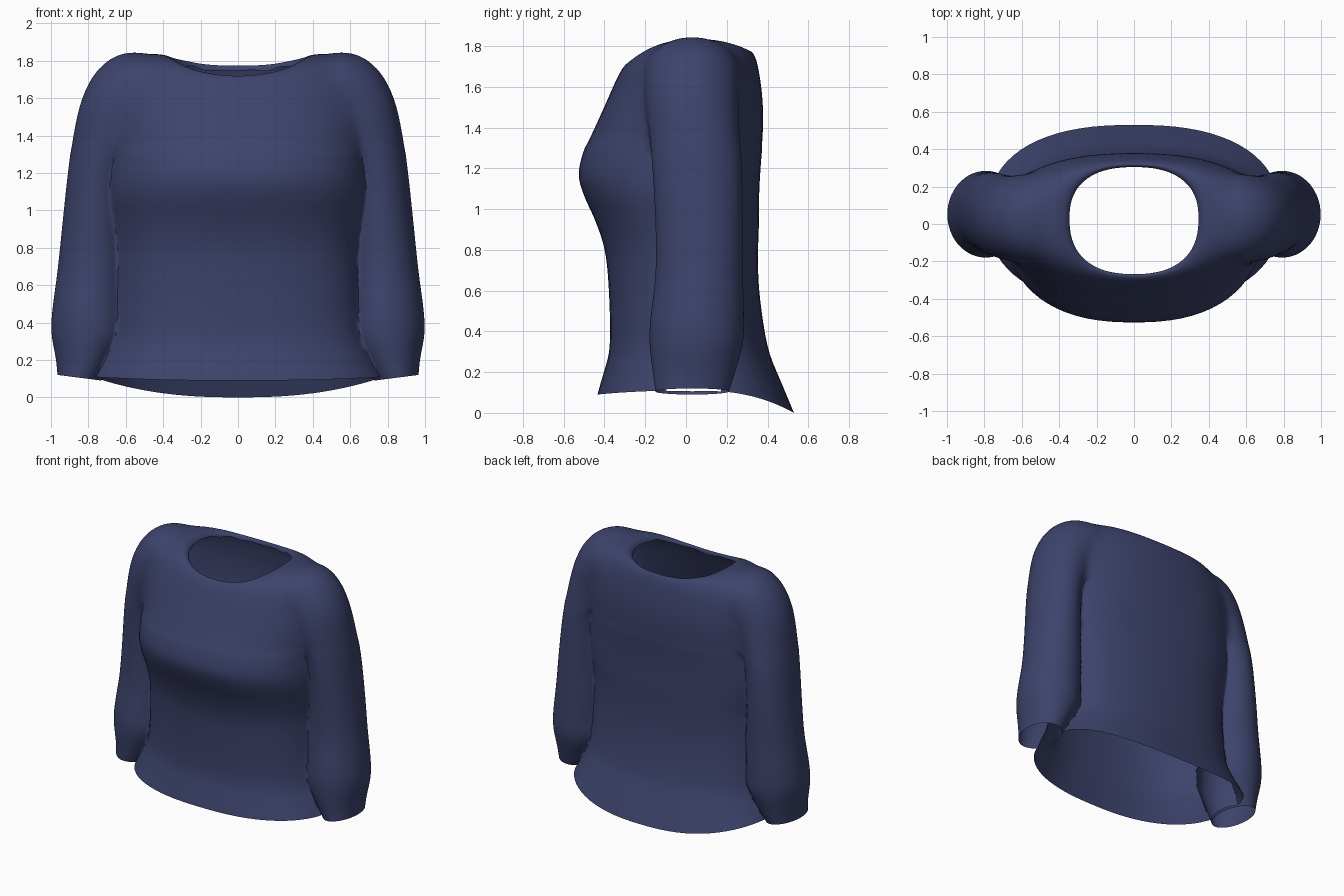
import bpy, bmesh, math
from mathutils import Vector

cube = bpy.data.objects.get("Cube")
if cube:
    bpy.data.objects.remove(cube, do_unlink=True)

SEG = 72


def material(name, colour):
    m = bpy.data.materials.new(name)
    m.use_nodes = True
    m.diffuse_color = colour
    bsdf = next(n for n in m.node_tree.nodes if n.type == 'BSDF_PRINCIPLED')
    bsdf.inputs["Base Color"].default_value = colour
    bsdf.inputs["Roughness"].default_value = 0.8
    return m


navy = material("navy cloth", (0.046, 0.056, 0.148, 1))


def refine(rows, steps):
    """Catmull-Rom interpolation between profile rows."""
    out = []
    for i in range(len(rows) - 1):
        p0, p1, p2 = rows[max(i - 1, 0)], rows[i], rows[i + 1]
        p3 = rows[min(i + 2, len(rows) - 1)]
        for s in range(steps):
            t = s / steps
            out.append([b + 0.5 * t * (c - a + t * (2*a - 5*b + 4*c - d + t * (3*(b - c) + d - a)))
                        for a, b, c, d in zip(p0, p1, p2, p3)])
    return out + [rows[-1]]


def loft(name, rings):
    """Closed loft; end caps get material index 1 so they can be opened later."""
    bm = bmesh.new()
    loops = [[bm.verts.new(p) for p in ring] for ring in rings]
    for a, b in zip(loops, loops[1:]):
        for i in range(SEG):
            j = (i + 1) % SEG
            bm.faces.new((a[i], a[j], b[j], b[i]))
    for loop in (loops[0], loops[-1]):
        mid = bm.verts.new(sum((v.co for v in loop), Vector()) / SEG)
        for i in range(SEG):
            bm.faces.new((loop[i], mid, loop[(i + 1) % SEG])).material_index = 1
    bmesh.ops.recalc_face_normals(bm, faces=bm.faces)
    mesh = bpy.data.meshes.new(name)
    bm.to_mesh(mesh)
    bm.free()
    ob = bpy.data.objects.new(name, mesh)
    bpy.context.collection.objects.link(ob)
    mesh.materials.append(navy)
    mesh.materials.append(navy)
    return ob


def angles():
    for i in range(SEG):
        a = 2 * math.pi * (i + 0.5) / SEG
        yield a, math.cos(a), math.sin(a)


def power(v, e):
    return math.copysign(abs(v) ** e, v)


def torso_ring(hx, front, back, z_side, z_front, z_back, mid, wobble):
    e, ring = 0.83 if mid > 0.03 else 1.0, []
    for a, c, s in angles():
        depth = back - mid if s > 0 else mid - front
        z = z_side + ((z_back if s > 0 else z_front) - z_side) * s * s
        z += wobble * (math.sin(9 * a) + math.sin(14 * a + 1))
        ring.append((hx * power(c, e), mid + depth * power(s, e), z))
    return ring


def sleeve_ring(side, ox, oz, ix, iz, yc, ry):
    return [(side * ((ox + ix) / 2 + (ox - ix) / 2 * c), yc + ry * s,
             (oz + iz) / 2 + (oz - iz) / 2 * c) for a, c, s in angles()]


# Torso: half width, front y, back y, then heights at side, front and back
body = [(.78, -.435, .53, .11, .09, 0), (.73, -.405, .46, .21, .2, .17),
        (.68, -.375, .40, .34, .33, .33), (.66, -.38, .36, .6, .6, .6),
        (.66, -.40, .355, .8, .8, .8), (.68, -.45, .36, .95, .95, .95),
        (.70, -.50, .36, 1.06, 1.06, 1.06), (.70, -.53, .365, 1.17, 1.17, 1.17),
        (.69, -.50, .375, 1.3, 1.3, 1.3), (.69, -.445, .385, 1.42, 1.42, 1.42),
        (.68, -.39, .38, 1.57, 1.54, 1.55), (.63, -.345, .365, 1.72, 1.64, 1.66),
        (.54, -.315, .35, 1.82, 1.69, 1.73), (.44, -.29, .33, 1.84, 1.715, 1.77),
        (.37, -.275, .315, 1.825, 1.715, 1.77), (.345, -.27, .305, 1.79, 1.695, 1.745)]
rows = refine([r + (.05 if r[0] > .5 else .04 if r[0] > .4 else .031,
                    .004 if r[0] < .4 else 0) for r in body], 5)
sweater = loft("sweater", [torso_ring(*r) for r in rows])

# Sleeve: outer x and z, inner x and z, centre y, half depth
arm = [(.965, .12, .73, .09, .03, .18), (.975, .21, .66, .21, .04, .205),
       (.998, .34, .59, .34, .05, .23), (.993, .47, .59, .47, .055, .23),
       (.965, .68, .59, .68, .065, .215), (.94, .92, .6, .92, .065, .215),
       (.91, 1.2, .59, 1.2, .055, .22), (.88, 1.42, .52, 1.36, .04, .225),
       (.84, 1.6, .48, 1.4, .03, .23), (.765, 1.745, .45, 1.43, .03, .235),
       (.66, 1.83, .43, 1.46, .03, .24), (.55, 1.85, .42, 1.48, .03, .24),
       (.45, 1.825, .40, 1.5, .03, .22)]
for side, label in ((1, "left"), (-1, "right")):
    sleeve = loft(label + "_sleeve", [sleeve_ring(side, *r) for r in refine(arm, 5)])
    mod = sweater.modifiers.new("join " + label, 'BOOLEAN')
    mod.operation, mod.solver, mod.object = 'UNION', 'EXACT', sleeve

# Bake the union, then drop the sleeve helpers
graph = bpy.context.evaluated_depsgraph_get()
joined = bpy.data.meshes.new_from_object(sweater.evaluated_get(graph))
sweater.modifiers.clear()
sweater.data = joined
for label in ("left", "right"):
    bpy.data.objects.remove(bpy.data.objects[label + "_sleeve"], do_unlink=True)

# Open the neck, hem and cuffs and soften the shoulder joins
bm = bmesh.new()
bm.from_mesh(joined)
bmesh.ops.delete(bm, geom=[f for f in bm.faces if f.material_index == 1], context='FACES')
bmesh.ops.remove_doubles(bm, verts=bm.verts, dist=0.003)
inner = [v for v in bm.verts if not v.is_boundary]
for low, passes in ((0.15, 4), (1.3, 14)):
    for _ in range(passes):
        bmesh.ops.smooth_vert(bm, verts=[v for v in inner if v.co.z > low], factor=0.5,
                              use_axis_x=True, use_axis_y=True, use_axis_z=True)
bm.to_mesh(joined)
bm.free()
joined.materials.clear()
joined.materials.append(navy)

bpy.context.view_layer.objects.active = sweater
sweater.select_set(True)
bpy.ops.object.shade_smooth_by_angle(angle=math.radians(60))
